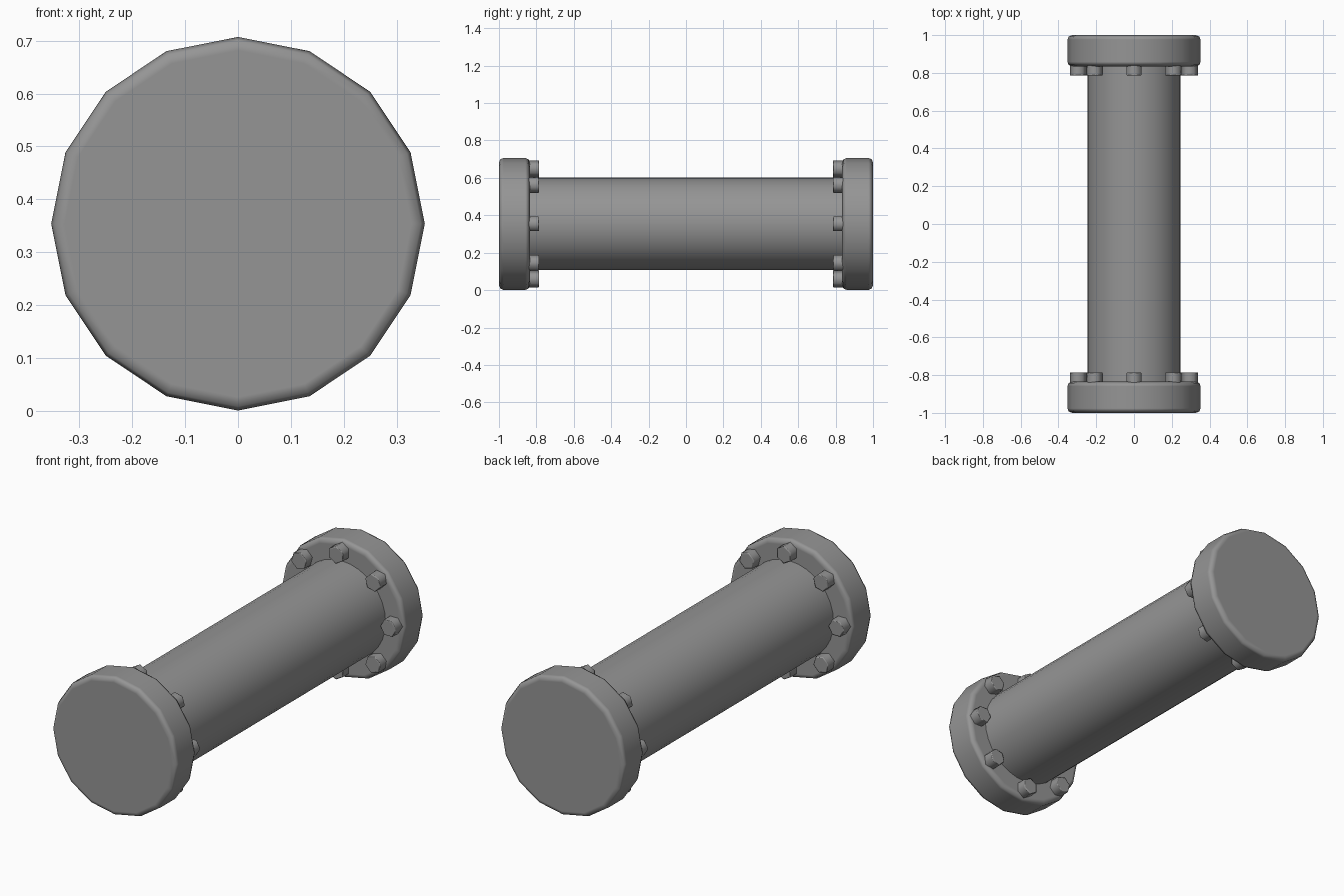
import bpy
import math
from mathutils import Matrix

cube = bpy.data.objects.get("Cube")
if cube:
    bpy.data.objects.remove(cube)

CENTRE_Z = 0.354
FLANGE_R, FLANGE_IN = 0.353, 0.835
BOLT_RING, BOLT_R, BOLT_TOP = 0.295, 0.045, 0.785
BOLTS = 8

metal = bpy.data.materials.new("grey metal")
metal.use_nodes = True
GREY = (0.3, 0.3, 0.3, 1)
metal.diffuse_color = GREY
metal.node_tree.nodes["Principled BSDF"].inputs["Base Color"].default_value = GREY


def cylinder(name, sides, radius, y0, y1, x=0, z=0, turn=0, bevel=0, segments=1):
    """Smooth prism lying along y, one corner at the given angle from up."""
    bpy.ops.mesh.primitive_cylinder_add(vertices=sides, radius=radius, depth=abs(y1 - y0))
    ob = bpy.context.object
    ob.name = name
    ob.data.transform(Matrix.Rotation(turn, 4, "Y") @ Matrix.Rotation(math.pi / 2, 4, "X"))
    ob.location = (x, (y0 + y1) / 2, CENTRE_Z + z)
    ob.data.materials.append(metal)
    bpy.ops.object.shade_smooth_by_angle(angle=math.radians(65))
    if bevel:
        mod = ob.modifiers.new("rounded rim", "BEVEL")
        mod.width, mod.segments = bevel, segments
        mod.limit_method, mod.angle_limit = "ANGLE", math.radians(70)
        mod.harden_normals = True
    return ob


# Main tube
cylinder("pipe", 32, 0.247, -0.9, 0.9)

for side, end in ((-1, "front"), (1, "back")):
    # End flange
    cylinder(end + "_flange", 16, FLANGE_R, side * FLANGE_IN, side, bevel=0.025, segments=2)
    # Ring of hexagonal bolts on the inner face
    for i in range(BOLTS):
        a = math.tau * i / BOLTS
        cylinder(f"{end}_bolt_{i + 1}", 6, BOLT_R, side * BOLT_TOP, side * (FLANGE_IN + 0.02),
                 x=BOLT_RING * math.sin(a), z=BOLT_RING * math.cos(a), turn=a,
                 bevel=0.006, segments=2)
